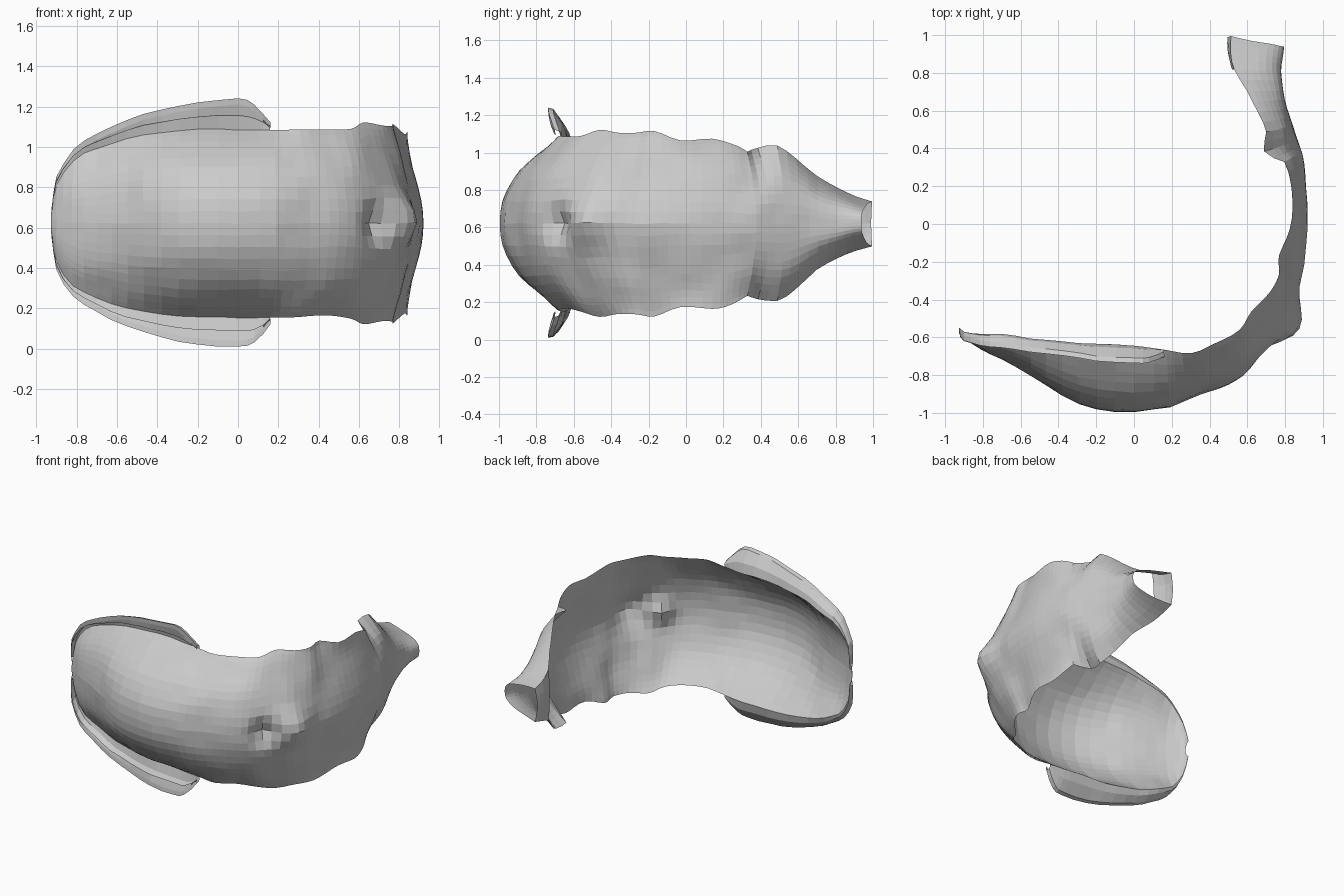
import bpy, math
from mathutils import Vector, noise

MID = 0.622          # mirror height of the whole shell
SIDE = 10            # facets per half section

# stations: edge x, edge y, middle x, middle y, half height, power n, power m
BOWL = [
    (-0.92, -0.55, -0.925, -0.58, 0.06, 2.3, 1),
    (-0.90, -0.57, -0.90, -0.61, 0.19, 2.3, 1),
    (-0.82, -0.585, -0.82, -0.66, 0.31, 2.3, 1),
    (-0.70, -0.585, -0.70, -0.715, 0.37, 2.3, 1),
    (-0.55, -0.60, -0.55, -0.80, 0.42, 2.3, 1),
    (-0.38, -0.62, -0.38, -0.91, 0.45, 2.3, 1),
    (-0.20, -0.635, -0.20, -0.98, 0.465, 2.3, 1),
    (0.00, -0.645, 0.00, -0.997, 0.465, 2.3, 1),
    (0.17, -0.67, 0.19, -0.97, 0.465, 2.3, 1)]
BAND = [
    (0.17, -0.67, 0.19, -0.97, 0.465, 2.3, 1),
    (0.30, -0.68, 0.36, -0.90, 0.465, 2.3, 1),
    (0.43, -0.63, 0.50, -0.85, 0.46, 2.2, 1),
    (0.56, -0.56, 0.62, -0.77, 0.47, 2.1, 1),
    (0.62, -0.46, 0.72, -0.65, 0.50, 1.9, 1),
    (0.71, -0.37, 0.80, -0.52, 0.485, 1.8, 1.1),
    (0.77, -0.27, 0.86, -0.38, 0.485, 1.6, 1.3),
    (0.77, -0.17, 0.90, -0.22, 0.495, 1.5, 1.6),
    (0.825, -0.03, 0.92, -0.04, 0.445, 1.6, 1.8),
    (0.84, 0.14, 0.92, 0.14, 0.455, 1.6, 1.8),
    (0.825, 0.24, 0.905, 0.28, 0.43, 1.6, 1.5),
    (0.80, 0.33, 0.89, 0.38, 0.385, 1.8, 1.2)]
TAIL = [
    (0.80, 0.33, 0.89, 0.38, 0.385, 1.8, 1.2),
    (0.69, 0.39, 0.87, 0.44, 0.405, 2.4, 1),
    (0.70, 0.49, 0.84, 0.52, 0.415, 2.6, 1),
    (0.66, 0.59, 0.81, 0.61, 0.35, 2.8, 1),
    (0.60, 0.70, 0.79, 0.71, 0.25, 3, 1),
    (0.53, 0.82, 0.78, 0.81, 0.185, 3.2, 1),
    (0.51, 0.91, 0.785, 0.88, 0.145, 3.4, 1),
    (0.51, 0.99, 0.79, 0.94, 0.12, 3.6, 1)]
# rim: x, root y, root half height, outer half height, outer y
RIM = [
    (-0.92, -0.55, 0.06, 0.08, -0.58),
    (-0.90, -0.57, 0.19, 0.23, -0.60),
    (-0.82, -0.585, 0.31, 0.365, -0.63),
    (-0.70, -0.585, 0.37, 0.44, -0.64),
    (-0.55, -0.60, 0.42, 0.51, -0.66),
    (-0.38, -0.62, 0.45, 0.565, -0.68),
    (-0.20, -0.635, 0.465, 0.60, -0.71),
    (0.00, -0.645, 0.465, 0.615, -0.725),
    (0.08, -0.655, 0.465, 0.59, -0.72),
    (0.16, -0.67, 0.465, 0.50, -0.69)]


def refine(rows, steps=2):
    """Catmull-Rom interpolation between stations."""
    out = []
    for i in range(len(rows) - 1):
        p0, p1, p2 = rows[max(i - 1, 0)], rows[i], rows[i + 1]
        p3 = rows[min(i + 2, len(rows) - 1)]
        for k in range(steps):
            t = k / steps
            out.append([0.5 * (2 * b + (c - a) * t + (2 * a - 5 * b + 4 * c - d) * t * t
                               + (3 * b - a - 3 * c + d) * t ** 3)
                        for a, b, c, d in zip(p0, p1, p2, p3)])
    return out + [list(rows[-1])]


def shape(p):
    """Raise the hump, sink the pucker and add slight unevenness."""
    hump = math.exp(-((p - Vector((0.80, -0.53, 0.64))).length / 0.13) ** 2)
    dent = math.exp(-((p - Vector((0.69, -0.69, 0.62))).length / 0.075) ** 2)
    q = p + Vector((0.08, -0.035, 0)) * hump + Vector((-0.05, 0.05, 0)) * dent
    n = noise.noise_vector(Vector((p.x, p.y, abs(p.z - MID))) * 7)
    return q + n * 0.008


def sheet(name, rows):
    """Skin a grid of points."""
    w = len(rows[0])
    verts = [shape(Vector(p)) for r in rows for p in r]
    faces = [(i * w + j, i * w + j + 1, (i + 1) * w + j + 1, (i + 1) * w + j)
             for i in range(len(rows) - 1) for j in range(w - 1)]
    me = bpy.data.meshes.new(name)
    me.from_pydata(verts, [], faces)
    ob = bpy.data.objects.new(name, me)
    bpy.context.collection.objects.link(ob)
    return ob


def shell(name, stations, steps=2):
    """Loft a C-shaped section along the stations."""
    rows = []
    for ex, ey, mx, my, h, n, m in refine(stations, steps):
        row = []
        for j in range(-SIDE, SIDE + 1):
            t = j / SIDE
            s = 0.5 * t + 0.5 * math.sin(t * math.pi / 2)
            d = max(0, 1 - abs(s) ** n) ** m
            row.append((ex + (mx - ex) * d, ey + (my - ey) * d, MID + h * s))
        rows.append(row)
    return sheet(name, rows)


# main curved shell
shell("bowl", BOWL)
shell("curved_band", BAND, 3)
shell("tail_spout", TAIL)

# inner wall that closes the spout into a tube
sheet("spout_inner_wall", [
    [(s[0] - 0.012 * (1 - t * t), s[1], MID + s[4] * t) for t in (-1, -0.5, 0, 0.5, 1)]
    for s in refine(TAIL[5:])])

# flared rims above and below the bowl
for label, sign in (("upper", 1), ("lower", -1)):
    rows = []
    for x, y, h, ho, yo in refine(RIM):
        mid_h = h + (ho - h) * 0.45
        rows.append([(x, y, MID + sign * h),
                     (x, y * 0.7 + yo * 0.3 + 0.008, MID + sign * mid_h),
                     (x, yo + 0.012, MID + sign * (ho - 0.008)),
                     (x, yo - 0.015, MID + sign * ho),
                     (x, yo - 0.012, MID + sign * (ho - 0.03)),
                     (x, y * 0.4 + yo * 0.6 - 0.03, MID + sign * mid_h)])
    sheet(label + "_rim", rows)
